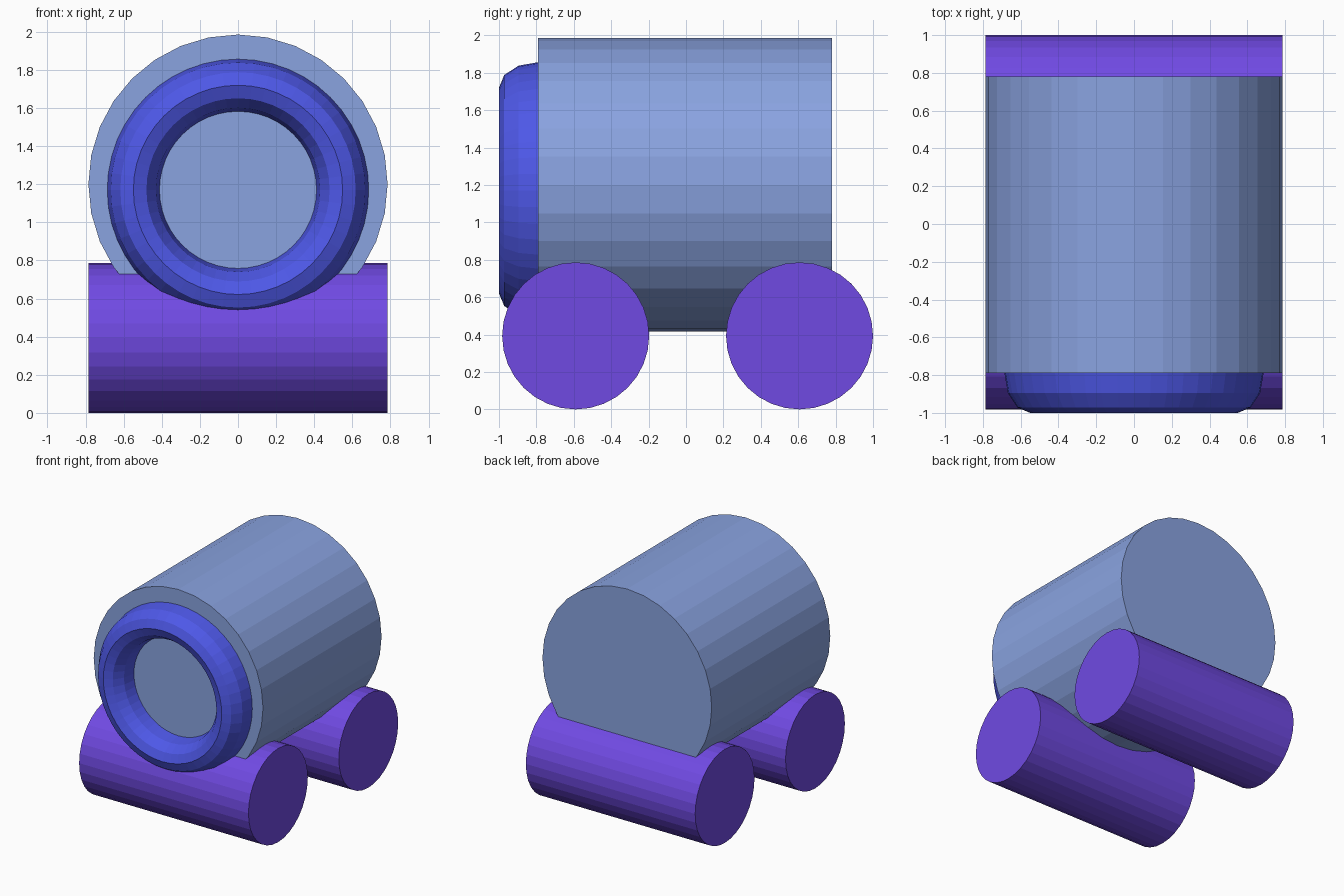
import bpy
import math

if "Cube" in bpy.data.objects:
    bpy.data.objects.remove(bpy.data.objects["Cube"])


def material(name, srgb):
    """Flat colour, converted from sRGB to linear."""
    m = bpy.data.materials.new(name)
    m.diffuse_color = (*[((c + 0.055) / 1.055) ** 2.4 for c in srgb], 1)
    m.use_nodes = True
    m.node_tree.nodes["Principled BSDF"].inputs["Base Color"].default_value = m.diffuse_color
    return m


STEEL = material("steel_blue", (0.54, 0.64, 0.88))
BLUE = material("royal_blue", (0.31, 0.35, 0.92))
PURPLE = material("violet", (0.44, 0.29, 0.89))


def finish(name, mat):
    """Name the new object, colour it and apply its transform."""
    ob = bpy.context.object
    ob.name = name
    ob.data.materials.append(mat)
    bpy.ops.object.transform_apply(location=False, rotation=True, scale=True)
    bpy.ops.object.shade_flat()
    return ob


def cylinder(name, mat, radius, length, location, rotation):
    bpy.ops.mesh.primitive_cylinder_add(vertices=32, radius=radius, depth=length,
                                        location=location, rotation=rotation)
    return finish(name, mat)


Q = math.pi / 2

# Barrel lying front to back
cylinder("barrel_body", STEEL, 0.785, 1.57, (0, -0.005, 1.2), (Q, 0, 0))

# Rollers lying across, under the front and back of the barrel
for name, y in (("front_roller", -0.59), ("back_roller", 0.607)):
    cylinder(name, PURPLE, 0.393, 1.57, (0, y, 0.393), (0, Q, 0))

# Ring on the front face, stretched along the barrel axis
bpy.ops.mesh.primitive_torus_add(major_radius=0.549, minor_radius=0.137,
                                 major_segments=48, minor_segments=12,
                                 location=(0, -0.79, 1.17), rotation=(Q, 0, 0))
bpy.context.object.scale = (1, 1, 0.21 / 0.137)
finish("front_ring", BLUE)
